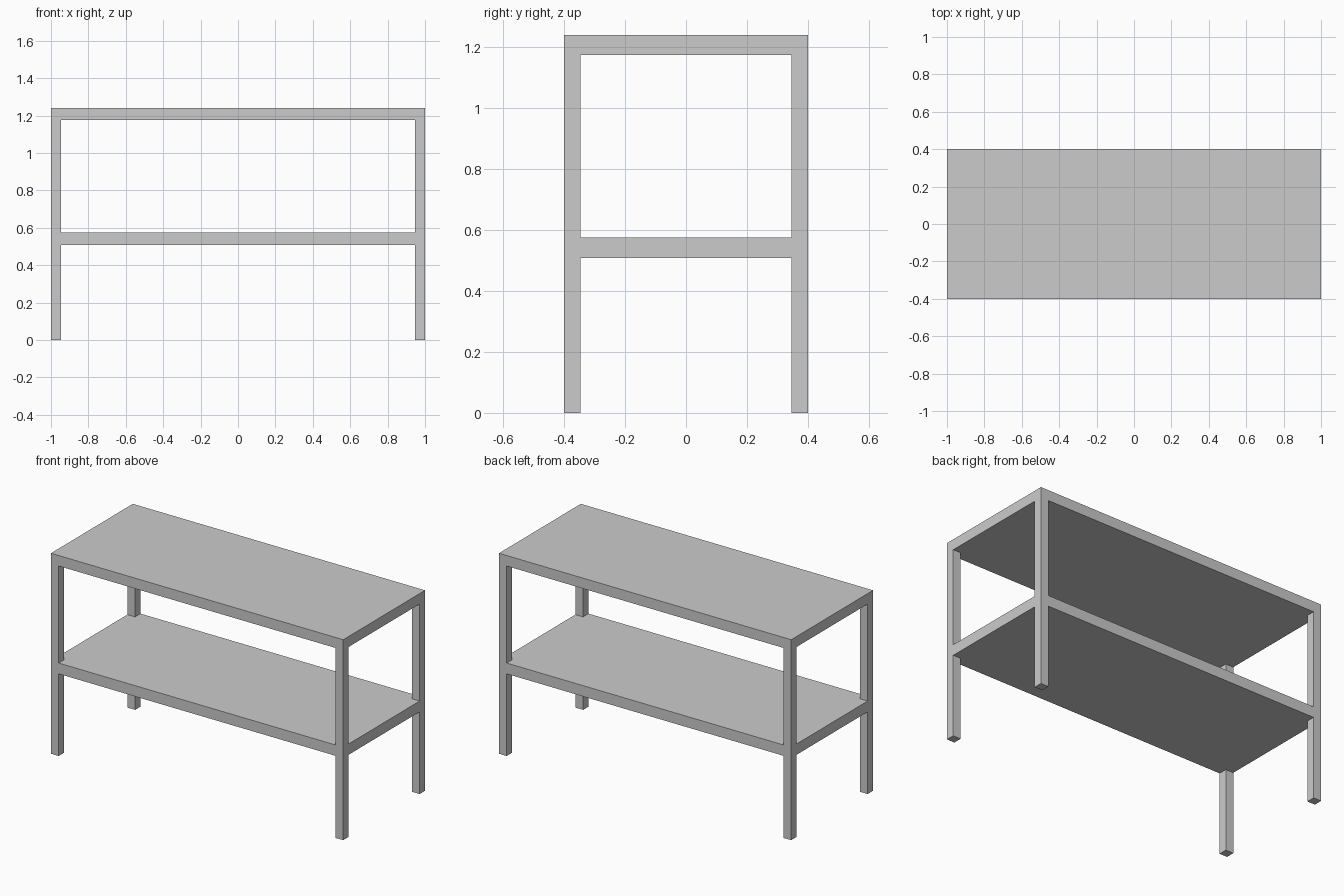
import bpy
import bmesh

if "Cube" in bpy.data.objects:
    bpy.data.objects.remove(bpy.data.objects["Cube"])

HALF_X, HALF_Y = 1.0, 0.4
LEG = 0.053
SHELF_BOTTOM, SHELF_TOP = 0.508, 0.575
TOP_BOTTOM, TOP = 1.175, 1.24


def prism(name, outline, z0, z1):
    """Extrude a counter-clockwise xy outline from z0 to z1."""
    bm = bmesh.new()
    base = bm.faces.new([bm.verts.new((x, y, z0)) for x, y in outline])
    ext = bmesh.ops.extrude_face_region(bm, geom=[base], use_keep_orig=True)
    moved = [v for v in ext["geom"] if isinstance(v, bmesh.types.BMVert)]
    bmesh.ops.translate(bm, verts=moved, vec=(0, 0, z1 - z0))
    bmesh.ops.recalc_face_normals(bm, faces=bm.faces)
    mesh = bpy.data.meshes.new(name)
    bm.to_mesh(mesh)
    bm.free()
    obj = bpy.data.objects.new(name, mesh)
    bpy.context.collection.objects.link(obj)
    return obj


def rect(x0, x1, y0, y1):
    return [(x0, y0), (x1, y0), (x1, y1), (x0, y1)]


# Table top: solid slab covering the legs
prism("table_top", rect(-HALF_X, HALF_X, -HALF_Y, HALF_Y), TOP_BOTTOM, TOP)

# Middle shelf: slab notched at the corners, flush with the legs
ix, iy = HALF_X - LEG, HALF_Y - LEG
notched = [(-ix, -HALF_Y), (ix, -HALF_Y), (ix, -iy), (HALF_X, -iy),
           (HALF_X, iy), (ix, iy), (ix, HALF_Y), (-ix, HALF_Y),
           (-ix, iy), (-HALF_X, iy), (-HALF_X, -iy), (-ix, -iy)]
prism("middle_shelf", notched, SHELF_BOTTOM, SHELF_TOP)

# Four square corner legs
for side, x0 in (("left", -HALF_X), ("right", ix)):
    for end, y0 in (("front", -HALF_Y), ("back", iy)):
        prism(f"{end}_{side}_leg", rect(x0, x0 + LEG, y0, y0 + LEG), 0, TOP_BOTTOM)
